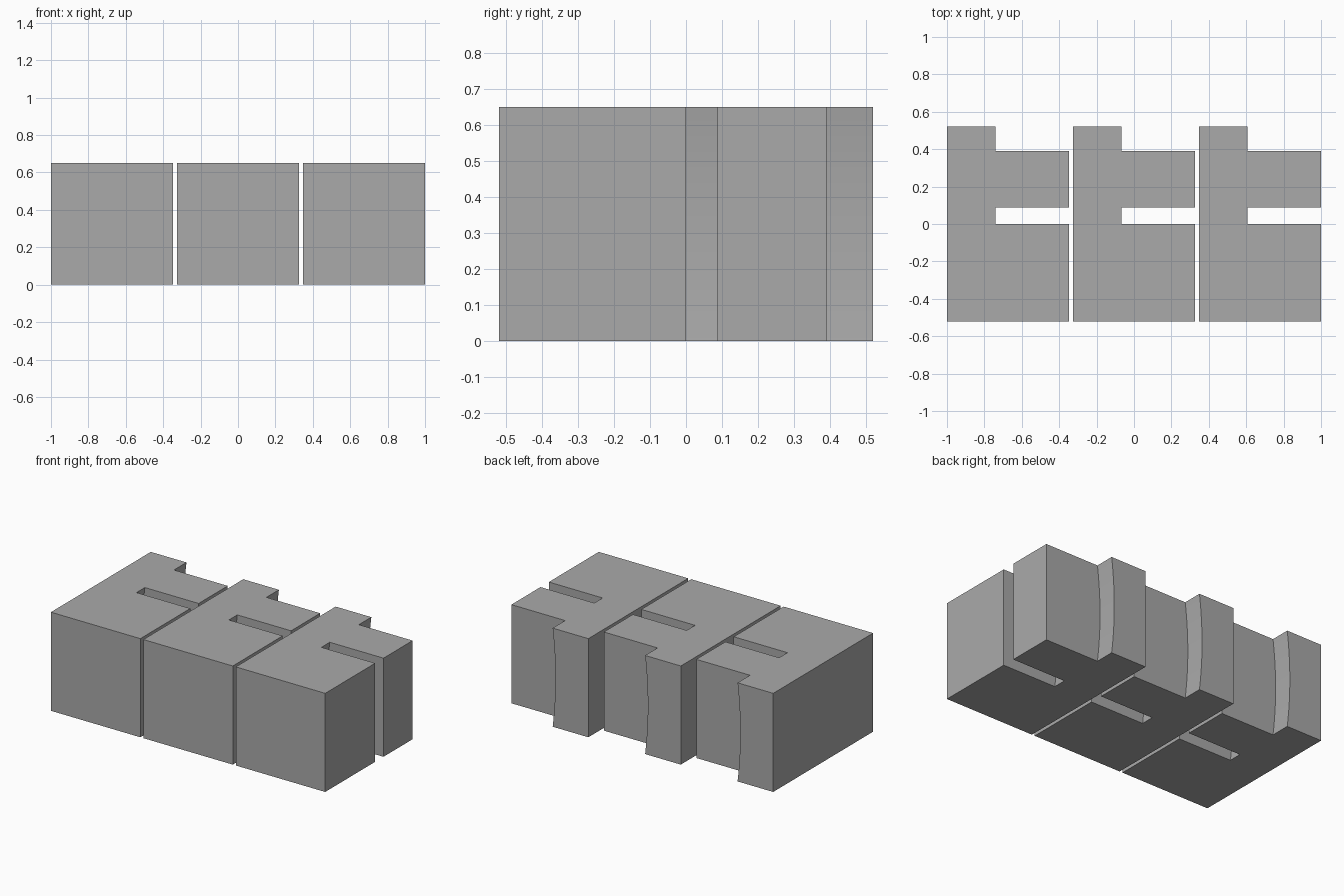
import bpy, bmesh

if "Cube" in bpy.data.objects:
    bpy.data.objects.remove(bpy.data.objects["Cube"])

W, H, PITCH = 0.652, 0.65, 0.674      # block width, height, spacing
STEM = 0.26                           # width of the full-depth stem
BOW = 0.02                            # how far the recess walls hollow inward
FRONT, BACK = -0.52, 0.52
SLOT0, SLOT1, NOTCH = 0.0, 0.087, 0.39
STEPS = 16

gray = bpy.data.materials.new("plain_gray")
gray.diffuse_color = (0.40, 0.40, 0.40, 1)
gray.use_nodes = True
gray.node_tree.nodes["Principled BSDF"].inputs["Base Color"].default_value = gray.diffuse_color


def profile(wall):
    """Plan outline: square body, narrow slot and a stepped back corner."""
    return [(0, FRONT), (W, FRONT), (W, SLOT0), (wall, SLOT0), (wall, SLOT1),
            (W, SLOT1), (W, NOTCH), (wall, NOTCH), (wall, BACK), (0, BACK)]


def block(name, x0):
    bm = bmesh.new()
    rings = []
    # stack outlines so the recess walls follow a shallow hollow curve
    for i in range(STEPS + 1):
        t = i / STEPS
        wall = STEM - BOW * (1 - (2 * t - 1) ** 2)
        rings.append([bm.verts.new((x0 + x, y, H * t)) for x, y in profile(wall)])
    for a, b in zip(rings, rings[1:]):
        n = len(a)
        for k in range(n):
            j = (k + 1) % n
            bm.faces.new((a[k], a[j], b[j], b[k]))
    # bottom and top caps
    bm.faces.new(rings[0][::-1])
    bm.faces.new(rings[-1])
    mesh = bpy.data.meshes.new(name)
    bm.to_mesh(mesh)
    bm.free()
    mesh.materials.append(gray)
    obj = bpy.data.objects.new(name, mesh)
    bpy.context.collection.objects.link(obj)
    bpy.context.view_layer.objects.active = obj
    obj.select_set(True)
    bpy.ops.object.shade_smooth_by_angle()
    obj.select_set(False)


for i, side in enumerate(("left", "middle", "right")):
    block(side + "_block", -1 + i * PITCH)
